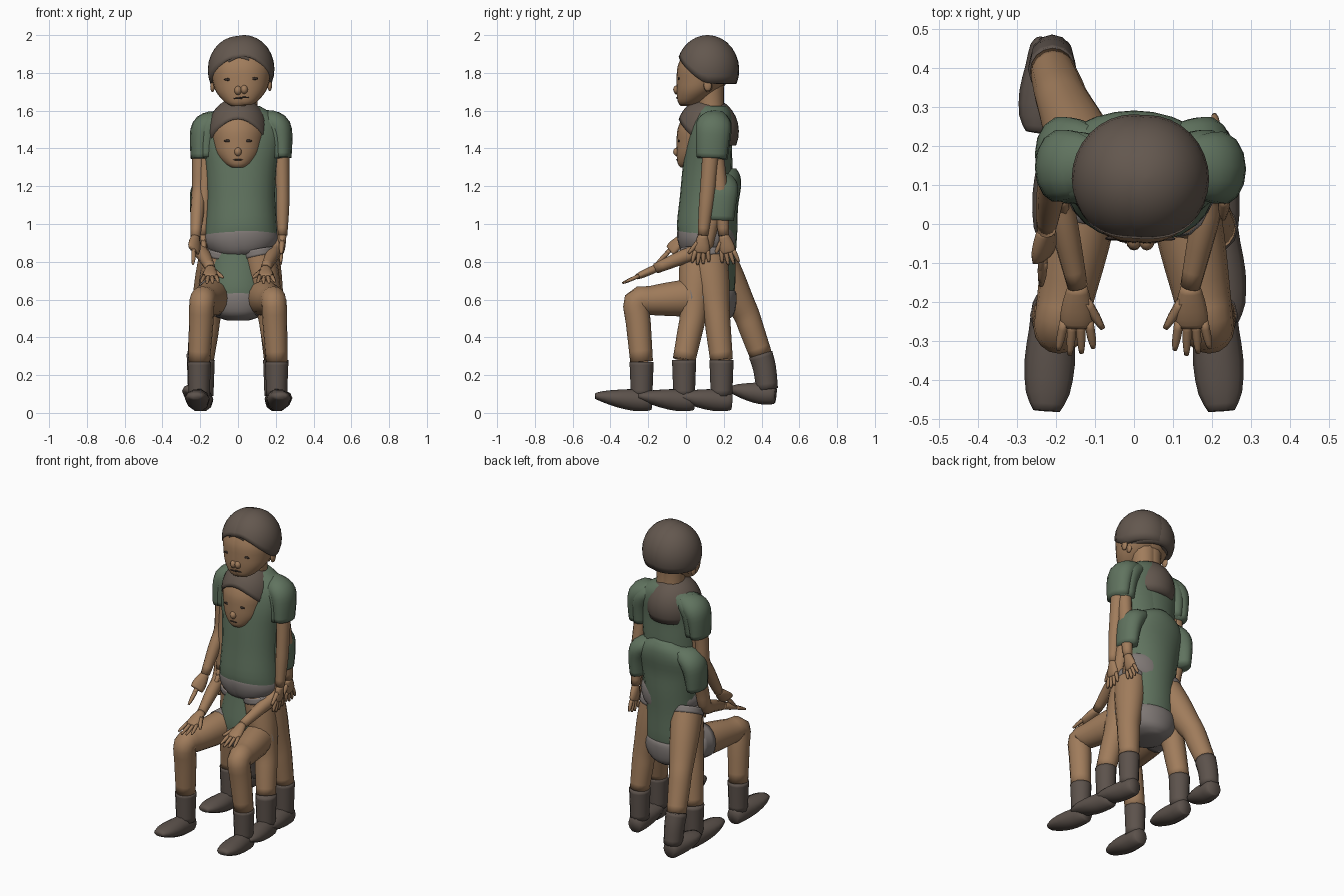
import bpy, bmesh, math
from mathutils import Vector as V

if "Cube" in bpy.data.objects:
    bpy.data.objects.remove(bpy.data.objects["Cube"])


def material(name, rgb):
    m = bpy.data.materials.new(name)
    m.diffuse_color = (*rgb, 1)
    m.use_nodes = True
    m.node_tree.nodes["Principled BSDF"].inputs["Base Color"].default_value = m.diffuse_color
    return m


SKIN = material("brown skin", (0.352, 0.202, 0.106))
HAIR = material("dark hair", (0.125, 0.096, 0.077))
GREEN = material("green shirt", (0.117, 0.172, 0.114))
GREY = material("grey shorts", (0.215, 0.190, 0.180))
BOOT = material("dark boots", (0.108, 0.085, 0.072))
DARK = material("dark eyes", (0.04, 0.028, 0.022))


def finish(name, bm, mat):
    bmesh.ops.recalc_face_normals(bm, faces=bm.faces[:])
    me = bpy.data.meshes.new(name)
    bm.to_mesh(me)
    bm.free()
    me.materials.append(mat)
    for p in me.polygons:
        p.use_smooth = True
    ob = bpy.data.objects.new(name, me)
    bpy.context.collection.objects.link(ob)
    return ob


def skin_rows(bm, rows):
    n = len(rows[0])
    for a, b in zip(rows, rows[1:]):
        for i in range(n):
            bm.faces.new((a[i], a[(i + 1) % n], b[(i + 1) % n], b[i]))


def tube(name, pts, mat, ref=(1, 0, 0), n=14, steps=3, level=False):
    """Smooth tube through (x, y, z, radius along ref, other radius); level keeps rings horizontal."""
    def spline(a, b, c, d, t):
        return [0.5 * (2 * q + (r - p) * t + (2 * p - 5 * q + 4 * r - s) * t * t
                       + (3 * q - p - 3 * r + s) * t ** 3) for p, q, r, s in zip(a, b, c, d)]
    ext = [pts[0]] + list(pts) + [pts[-1]]
    path = [spline(*ext[i:i + 4], k / steps) for i in range(len(pts) - 1) for k in range(steps)]
    path.append(list(pts[-1]))
    bm, rows = bmesh.new(), []
    for i, p in enumerate(path):
        t = (V(path[min(i + 1, len(path) - 1)][:3]) - V(path[max(i - 1, 0)][:3])).normalized()
        if level:
            t = V((0, 0, 1))
        u = V(ref)
        u = (u - t * u.dot(t)).normalized()
        w = t.cross(u)
        rows.append([bm.verts.new(V(p[:3]) + u * p[3] * math.cos(a) + w * p[4] * math.sin(a))
                     for a in (2 * math.pi * k / n for k in range(n))])
    skin_rows(bm, rows)
    bm.faces.new(rows[0])
    bm.faces.new(rows[-1])
    return finish(name, bm, mat)


def ball(name, c, r, mat):
    bm = bmesh.new()
    bmesh.ops.create_uvsphere(bm, u_segments=12, v_segments=8, radius=1)
    for v in bm.verts:
        v.co = V((c[i] + v.co[i] * r[i] for i in range(3)))
    return finish(name, bm, mat)


def head(who, dx, dy, dz):
    levels = [(1.63, .0, .035, .03), (1.65, .022, .07, .066), (1.70, .055, .113, .105),
              (1.76, .085, .135, .135), (1.84, .1, .145, .143), (1.93, .11, .11, .11)]
    tube(who + "_head", [(dx, y + dy, z + dz, a, b) for z, y, a, b in levels], SKIN, n=24, level=True)
    tube(who + "_neck", [(dx, .14 + dy, 1.5 + dz, .075, .075), (dx, .13 + dy, 1.65 + dz, .07, .07),
                         (dx, .125 + dy, 1.77 + dz, .08, .08)], SKIN)
    ball(who + "_nose", (dx, -.044 + dy, 1.712 + dz), (.02, .024, .024), SKIN)
    ball(who + "_mouth", (dx, -.047 + dy, 1.67 + dz), (.026, .005, .004), DARK)
    for s in (-1, 1):
        ball(who + "_ear", (dx + s * .135, .115 + dy, 1.735 + dz), (.012, .022, .032), SKIN)
        ball(who + "_eye", (dx + s * .052, -.038 + dy, 1.77 + dz), (.022, .005, .007), DARK)
    # hair cap with a raised hairline at the front
    bm, rows, n, m = bmesh.new(), [], 32, 9
    for k in range(m + 2):
        row = []
        for i in range(n):
            a = 2 * math.pi * i / n
            low = math.asin((-.075 + .14 * max(0, math.cos(a)) ** 1.5) / .18)
            e = math.pi / 2 + (low - math.pi / 2) * max(.02, min(k, m) / m)
            r = math.cos(e) * (.8 if k > m else 1)
            row.append(bm.verts.new((dx + .16 * r * math.sin(a), .115 + dy - .165 * r * math.cos(a),
                                     1.82 + dz + .18 * math.sin(e))))
        rows.append(row)
    skin_rows(bm, rows)
    bm.faces.new(rows[0])
    finish(who + "_hair", bm, HAIR)


def body(who, dx, dy, dz, lean=0):
    def place(pts):
        return [(dx, y + dy + lean * (z - .93), z + dz, a, b) for z, y, a, b in pts]
    shirt = [(.93, .1, .178, .14), (1.0, .1, .174, .148), (1.15, .105, .165, .137),
             (1.3, .112, .172, .13), (1.42, .118, .19, .12), (1.52, .135, .195, .112),
             (1.585, .145, .145, .095), (1.625, .14, .08, .075)]
    tube(who + "_shirt", place(shirt), GREEN, n=24, level=True)
    shorts = [(.82, .125, .06, .09), (.85, .115, .14, .135), (.91, .108, .18, .152),
              (.965, .105, .175, .151), (.985, .105, .165, .135)]
    tube(who + "_shorts", place(shorts), GREY, n=24, level=True)
    for s in (-1, 1):
        sleeve = [(.07, .145, 1.545, .05, .06), (.14, .147, 1.54, .062, .085),
                  (.182, .145, 1.51, .067, .094), (.197, .14, 1.44, .058, .09),
                  (.2, .135, 1.35, .05, .082)]
        tube(who + "_sleeve", [(dx + s * x, y + dy + lean * .5, z + dz, a, b)
                               for x, y, z, a, b in sleeve], GREEN)


def arm(who, shoulder, elbow, wrist, tip, spread, thumb):
    sh, el, wr, tp = map(V, (shoulder, elbow, wrist, tip))
    tube(who + "_arm", [(*sh, .042, .046), (*sh.lerp(el, .5), .04, .043), (*el, .037, .041),
                        (*el.lerp(wr, .4), .036, .038), (*wr, .026, .028)], SKIN, n=12)
    d, s = tp - wr, V(spread)
    palm = [(0, .025, .022), (.2, .036, .022), (.45, .043, .019), (.58, .038, .013)]
    tube(who + "_palm", [(*(wr + d * t), a, b) for t, a, b in palm], SKIN, spread, 10, 2)
    for k in (-1.5, -.5, .5, 1.5):  # four fingers
        a = wr + d * .5 + s * k * .021
        b = wr + d * (1 - .07 * abs(k + .2)) + s * k * .03
        tube(who + "_finger", [(*a, .012, .012), (*a.lerp(b, .6), .011, .011), (*b, .006, .006)],
             SKIN, spread, 6, 2)
    a, b = wr + d * .2 + s * thumb * .02, wr + d * .6 + s * thumb * .068
    side = d.cross(s)
    tube(who + "_thumb", [(*a, .016, .016), (*a.lerp(b, .6), .013, .013), (*b, .007, .007)],
         SKIN, side, 6, 2)


def leg(who, hip, knee, ankle, out=.02, size=1, lift=0, back=0, cuff=.1):
    h, k, a = map(V, (hip, knee, ankle))
    tube(who + "_leg", [(*h, .09, .1), (*h.lerp(k, .4), .086, .094), (*h.lerp(k, .8), .073, .077),
                        (*k, .067, .069), (*k.lerp(a, .35), .065, .066), (*a, .057, .06)], SKIN, n=16)
    tube(who + "_shorts_cuff", [(*h, .095, .103), (*h.lerp(k, cuff), .094, .102)], GREY, n=16)
    x, y, s = a.x, a.y, (1 if a.x > 0 else -1)
    tube(who + "_sock", [(x, y, a.z, .062, .064), (x, y + back * .6, .2 + lift, .059, .061),
                         (x, y + back, .09 + lift, .055, .057)], BOOT, n=12)
    # boot runs from heel to raised toe
    boot = [(.055, .06, .04, .045), (.03, .062, .054, .055), (-.04, .068, .059, .06),
            (-.12, .076, .065, .05), (-.2, .086, .056, .032), (-.245, .09, .034, .016)]
    tube(who + "_boot", [(x + s * out * (.05 - t) / .3, y + back + t * size, z + lift, p, q)
                         for t, z, p, q in boot], BOOT, n=10, steps=2)


# seated figure, hands on knees
head("seated", 0, 0, -.33)
body("seated", 0, .008, -.33, .06)
for s in (-1, 1):
    arm("seated", (s * .2, .16, 1.1), (s * .2, .09, .87), (s * .145, -.16, .765),
        (s * .15, -.34, .685), (1, 0, 0), -s)
    leg("seated", (s * .12, .1, .615), (s * .19, -.262, .59), (s * .205, -.235, .27), cuff=.25)

# standing figure, arms at the sides
head("standing", .033, 0, 0)
body("standing", .033, 0, 0)
for s in (-1, 1):
    arm("standing", (.03 + s * .2, .135, 1.42), (.03 + s * .205, .115, 1.18),
        (.025 + s * .21, .09, .94), (.025 + s * .2, .075, .78), (0, 1, 0), -1)
    leg("standing", (.02 + s * .105, .115, .86), (.01 + s * .17, .165, .5),
        (.005 + s * .19, .188, .28))

# walking figure, one leg and the opposite arm back
head("walking", 0, .002, -.005)
body("walking", 0, .005, -.005)
arm("walking_front", (-.2, .14, 1.42), (-.208, .12, 1.17), (-.225, -.01, .93),
    (-.24, -.14, .81), (0, .67, .74), 1)
arm("walking_back", (.2, .15, 1.42), (.215, .18, 1.18), (.215, .2, .94),
    (.205, .24, .78), (0, 1, 0), -1)
leg("walking_front", (.105, .07, .86), (.175, .035, .5), (.205, -.01, .28), .03)
leg("walking_back", (-.11, .14, .86), (-.185, .32, .52), (-.21, .395, .31), .035, .8, .035, .035)
